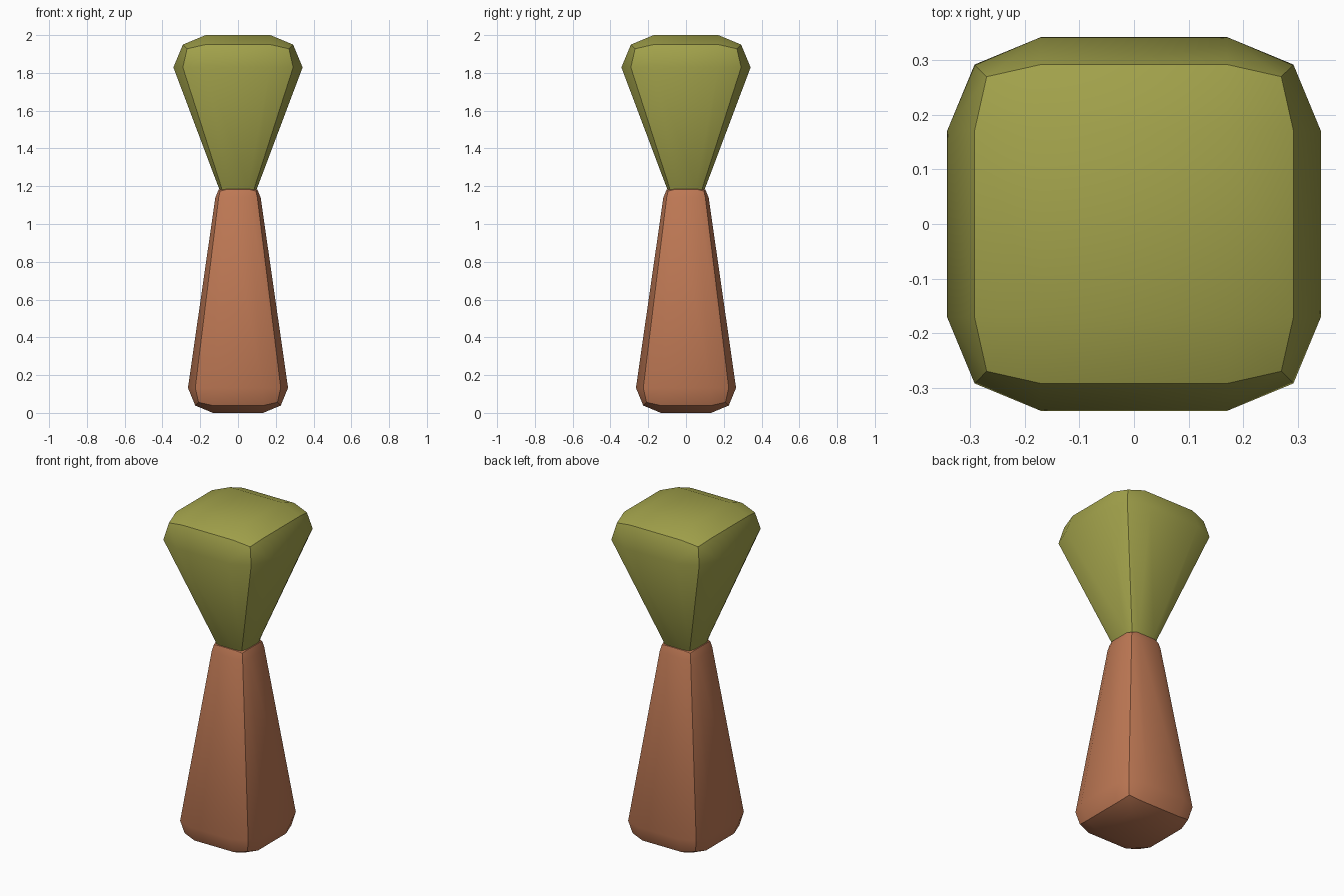
import bpy, bmesh

if "Cube" in bpy.data.objects:
    bpy.data.objects.remove(bpy.data.objects["Cube"])


def material(name, color):
    m = bpy.data.materials.new(name)
    m.diffuse_color = (*color, 1)
    m.use_nodes = True
    m.node_tree.nodes["Principled BSDF"].inputs["Base Color"].default_value = m.diffuse_color
    return m


def tapered_block(name, z0, r0, z1, r1, mat):
    """Rounded cube whose lower and upper halves are scaled to r0 and r1."""
    bm = bmesh.new()
    bmesh.ops.create_cube(bm, size=2)
    bmesh.ops.bevel(bm, geom=bm.edges[:], offset=0.5, segments=2,
                    profile=0.5, affect='EDGES')
    # keep the middle bevel edges crisp, the rest smooth
    for f in bm.faces:
        f.smooth = True
    for e in bm.edges:
        e.smooth = e.calc_face_angle(0) < 0.55
    # taper: each rounded end keeps its own proportions
    for v in bm.verts:
        x, y, z = v.co
        if z > 0:
            v.co = (x * r1, y * r1, z1 - r1 * (1 - z))
        else:
            v.co = (x * r0, y * r0, z0 + r0 * (1 + z))
    me = bpy.data.meshes.new(name)
    bm.to_mesh(me)
    bm.free()
    me.materials.append(mat)
    ob = bpy.data.objects.new(name, me)
    bpy.context.collection.objects.link(ob)
    return ob


# long lower shaft, narrowing upwards
tapered_block("lower_shaft", 0.0, 0.265, 1.2, 0.12,
              material("terracotta", (0.52, 0.19, 0.09)))
# flared head, narrowing downwards into the shaft
tapered_block("flared_head", 1.147, 0.105, 2.0, 0.342,
              material("olive", (0.36, 0.36, 0.07)))
